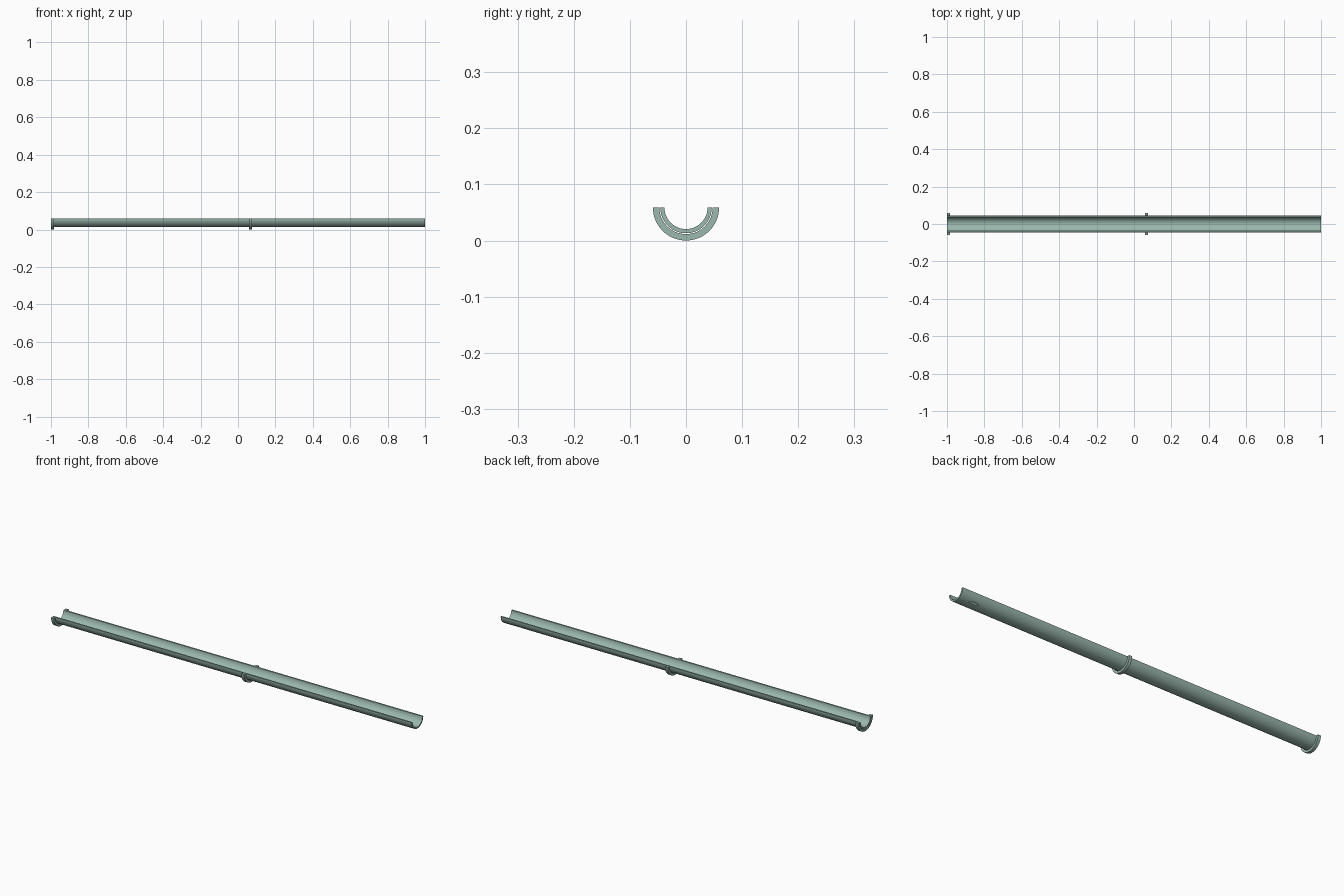
import bpy, bmesh
from math import pi, sin, cos
from mathutils import Matrix

if "Cube" in bpy.data.objects:
    bpy.data.objects.remove(bpy.data.objects["Cube"])

CZ = 0.059      # height of the rim, which is also the arc centre
SEGS = 32

green = bpy.data.materials.new("sage_green")
green.diffuse_color = (0.33, 0.48, 0.42, 1)
green.use_nodes = True
green.node_tree.nodes["Principled BSDF"].inputs["Base Color"].default_value = green.diffuse_color


def half_pipe(name, r_in, r_out, x0, x1):
    """Half ring section in the YZ plane, extruded along X."""
    bm = bmesh.new()
    angles = [pi + pi * i / SEGS for i in range(SEGS + 1)]
    rings = [[bm.verts.new((x, r * cos(a), CZ + r * sin(a)))
              for x, r in ((x0, r_in), (x0, r_out), (x1, r_out), (x1, r_in))]
             for a in angles]
    for a, b in zip(rings, rings[1:]):
        for k in range(4):
            n = (k + 1) % 4
            bm.faces.new((a[k], a[n], b[n], b[k]))
    bm.faces.new(rings[0])
    bm.faces.new(rings[-1])
    bmesh.ops.recalc_face_normals(bm, faces=bm.faces)
    return finish(name, bm)


def finish(name, bm):
    mesh = bpy.data.meshes.new(name)
    bm.to_mesh(mesh)
    bm.free()
    mesh.materials.append(green)
    ob = bpy.data.objects.new(name, mesh)
    bpy.context.collection.objects.link(ob)
    return ob


# Long open trough
trough = half_pipe("gutter_trough", 0.0385, 0.046, -1, 1)

# Support collars at the left end and near the middle
collars = [half_pipe("end_collar", 0.0475, 0.059, -1, -0.984),
           half_pipe("middle_collar", 0.0475, 0.059, 0.06, 0.076)]

# Shallow slot in the underside near the plain end
bm = bmesh.new()
bmesh.ops.create_uvsphere(bm, u_segments=20, v_segments=10, radius=1)
tilt = pi / 6
bm.transform(Matrix.Translation((0.92, 0.046 * sin(tilt), CZ - 0.046 * cos(tilt)))
             @ Matrix.Rotation(tilt, 4, 'X')
             @ Matrix.Diagonal((0.03, 0.006, 0.005, 1)))
cutter = finish("slot_cutter", bm)
cutter.hide_render = True
cutter.hide_set(True)
cut = trough.modifiers.new("slot", 'BOOLEAN')
cut.operation = 'DIFFERENCE'
cut.object = cutter

# Smooth curved faces, sharp rims
for ob in [trough] + collars:
    bpy.ops.object.select_all(action='DESELECT')
    ob.select_set(True)
    bpy.context.view_layer.objects.active = ob
    bpy.ops.object.shade_smooth_by_angle(angle=pi / 6)
